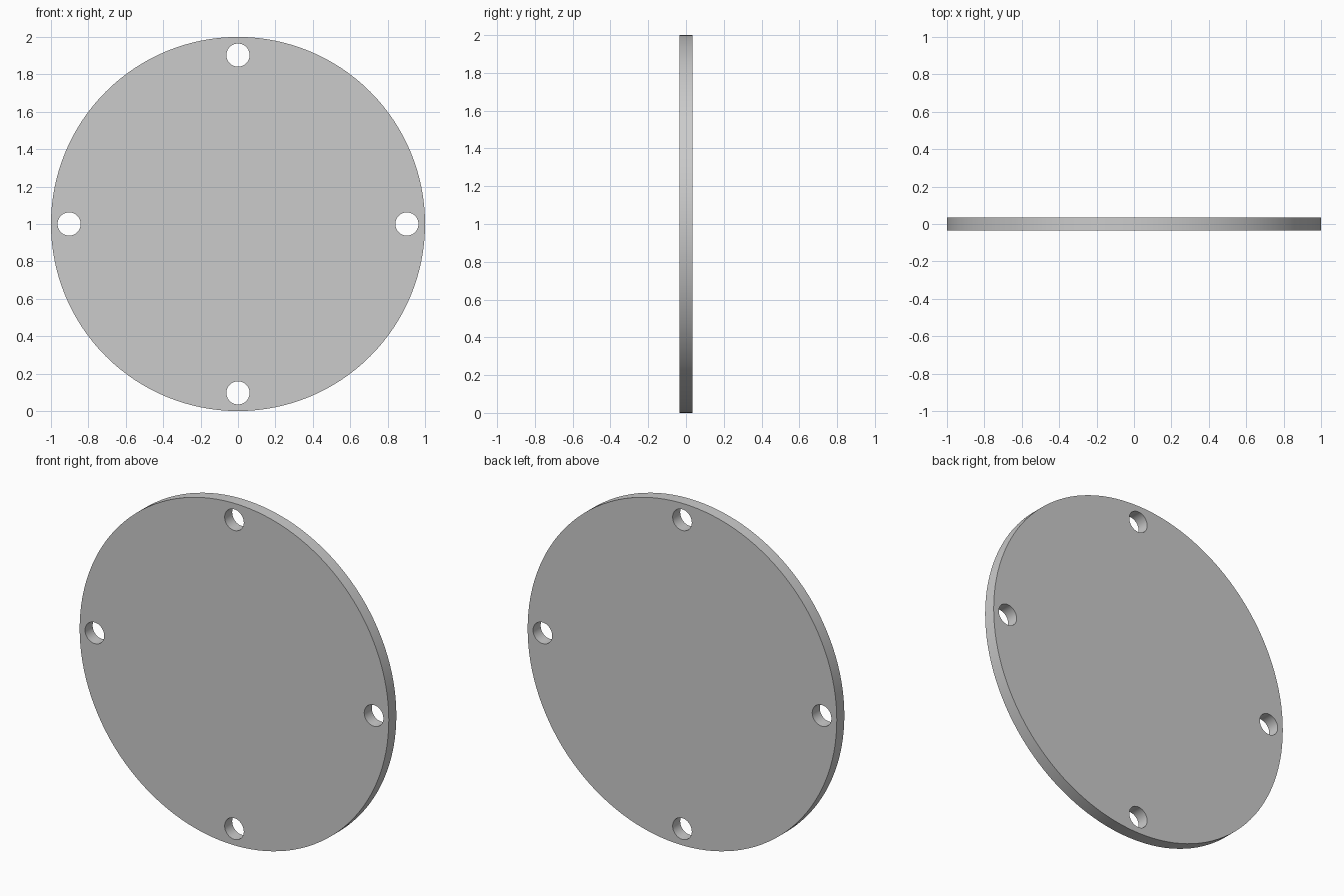
import bpy
from math import pi, sin, cos, radians

if "Cube" in bpy.data.objects:
    bpy.data.objects.remove(bpy.data.objects["Cube"])

RADIUS, THICK = 1.0, 0.07
HOLE_RADIUS, HOLE_CIRCLE = 0.062, 0.903


def y_cylinder(name, radius, depth, sides, x=0.0, z=1.0):
    bpy.ops.mesh.primitive_cylinder_add(
        vertices=sides, radius=radius, depth=depth,
        location=(x, 0, z), rotation=(pi / 2, 0, 0))
    obj = bpy.context.object
    obj.name = name
    bpy.ops.object.transform_apply(location=True, rotation=True, scale=True)
    return obj


# Round cover plate
plate = y_cylinder("cover_plate", RADIUS, THICK, 128)

# Four bolt holes cut through the rim
for i in range(4):
    a = i * pi / 2
    cutter = y_cylinder("bolt_hole_cutter", HOLE_RADIUS, THICK * 4, 48,
                        HOLE_CIRCLE * cos(a), 1 + HOLE_CIRCLE * sin(a))
    cutter.hide_render = True
    mod = plate.modifiers.new("bolt_hole", 'BOOLEAN')
    mod.operation = 'DIFFERENCE'
    mod.solver = 'EXACT'
    mod.object = cutter
    bpy.context.view_layer.objects.active = plate
    bpy.ops.object.modifier_apply(modifier=mod.name)
    bpy.data.objects.remove(cutter, do_unlink=True)

# Smooth rim and hole walls, sharp edges
bpy.ops.object.select_all(action='DESELECT')
plate.select_set(True)
bpy.context.view_layer.objects.active = plate
bpy.ops.object.shade_smooth_by_angle(angle=radians(30))
